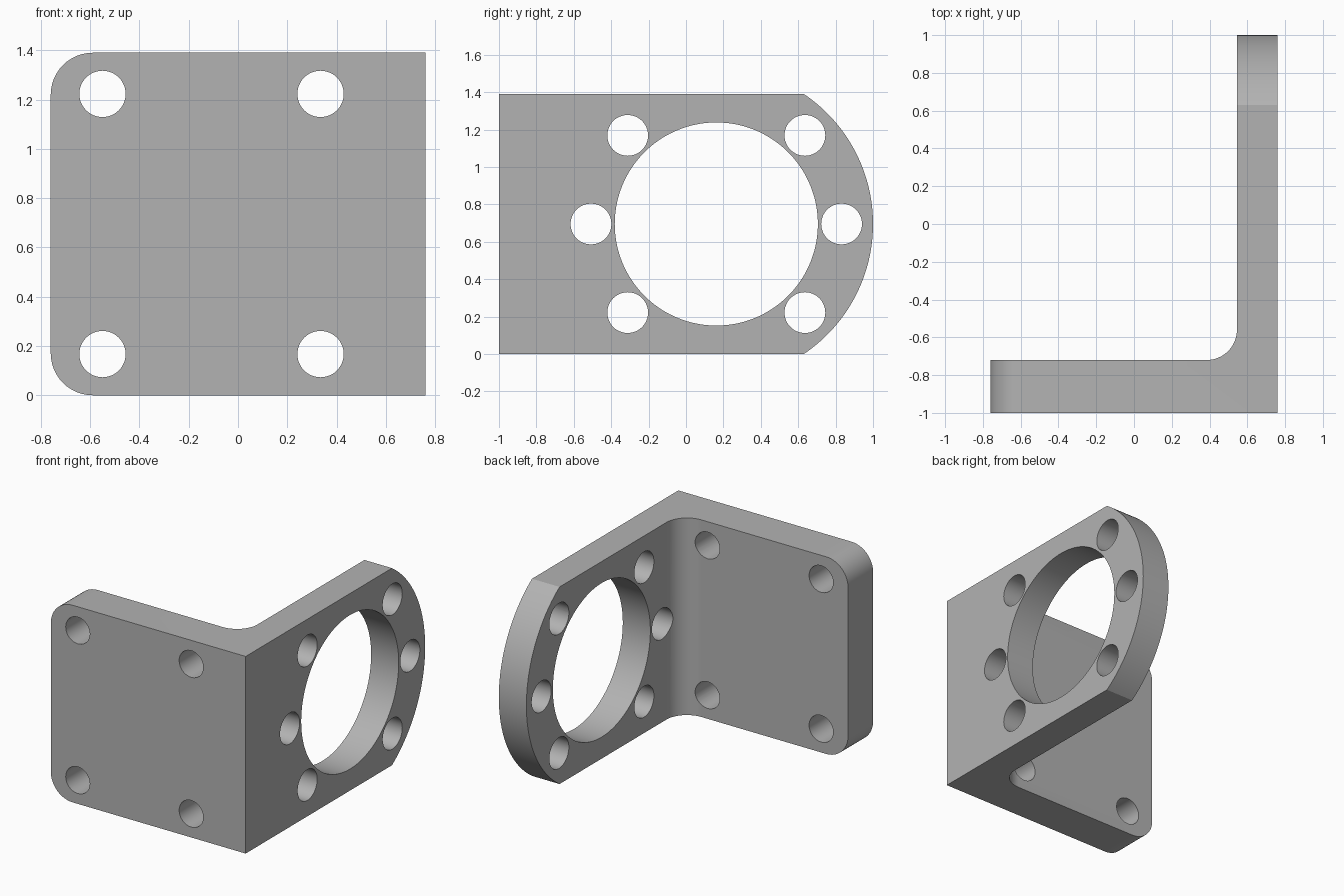
import bpy, bmesh
from math import sin, cos, pi, radians
from mathutils import Matrix, Vector

if "Cube" in bpy.data.objects:
    bpy.data.objects.remove(bpy.data.objects["Cube"], do_unlink=True)

HALF_W, HEIGHT = 0.76, 1.39
MID_Z = HEIGHT / 2
FOOT_BACK, FLANGE_IN = -0.72, 0.545      # inner faces of the two plates
FILLET, CORNER = 0.16, 0.17
RING_Y, RING_R = 0.162, 0.838            # centre and radius of the rounded end

steel = bpy.data.materials.new("plain grey")
steel.use_nodes = True
grey = (0.45, 0.45, 0.45, 1)
steel.diffuse_color = grey
steel.node_tree.nodes["Principled BSDF"].inputs["Base Color"].default_value = grey


def arc(cx, cy, r, start, end, steps):
    """Points on an arc, angles in degrees."""
    angles = [radians(start + (end - start) * i / steps) for i in range(steps + 1)]
    return [(cx + r * cos(a), cy + r * sin(a)) for a in angles]


def prism(name, points, place, depth):
    """Extrude a 2D outline; place maps each outline point into space."""
    bm = bmesh.new()
    face = bm.faces.new([bm.verts.new(place(*p)) for p in points])
    top = bmesh.ops.extrude_face_region(bm, geom=[face])
    moved = [v for v in top["geom"] if isinstance(v, bmesh.types.BMVert)]
    bmesh.ops.translate(bm, verts=moved, vec=depth)
    bmesh.ops.recalc_face_normals(bm, faces=bm.faces)
    mesh = bpy.data.meshes.new(name)
    bm.to_mesh(mesh)
    bm.free()
    mesh.materials.append(steel)
    obj = bpy.data.objects.new(name, mesh)
    bpy.context.collection.objects.link(obj)
    return obj


def along_x(y, z):
    return Vector((0.4, y, z))


def along_y(x, z):
    return Vector((x, -1.2, z))


def cut(name, points, place, depth, operation="DIFFERENCE"):
    """Cut the bracket with a prism, then drop the prism."""
    cutter = prism(name, points, place, depth)
    cutter.hide_render = True
    mod = bracket.modifiers.new(name, "BOOLEAN")
    mod.object, mod.operation, mod.solver = cutter, operation, "EXACT"
    bpy.ops.object.modifier_apply(modifier=name)
    bpy.data.objects.remove(cutter, do_unlink=True)


# L-shaped body with an inner fillet
outline = [(-HALF_W, -1), (HALF_W, -1), (HALF_W, 1), (FLANGE_IN, 1)]
outline += arc(FLANGE_IN - FILLET, FOOT_BACK + FILLET, FILLET, 0, -90, 16)
outline += [(-HALF_W, FOOT_BACK)]
bracket = prism("angle_bracket", outline, lambda x, y: Vector((x, y, 0)), (0, 0, HEIGHT))
bpy.context.view_layer.objects.active = bracket
bracket.select_set(True)

# Rounded free corners of the mounting plate
bm = bmesh.new()
bm.from_mesh(bracket.data)
corners = [e for e in bm.edges
           if all(v.co.x < -HALF_W + 0.01 for v in e.verts)
           and abs(e.verts[0].co.y - e.verts[1].co.y) > 0.1]
bmesh.ops.bevel(bm, geom=corners, offset=CORNER, segments=12, profile=0.5, affect="EDGES")
bm.to_mesh(bracket.data)
bm.free()

# Rounded end of the ring flange: remove everything beyond the arc
end = arc(RING_Y, MID_Z, RING_R, -62, 62, 64)
end += [(1.3, end[-1][1]), (1.3, end[0][1])]
cut("round_end", end, along_x, (0.6, 0, 0))

# Large bore and its ring of six bolt holes
cut("bore", arc(RING_Y, MID_Z, 0.543, 0, 357.5, 143), along_x, (0.6, 0, 0))
for angle in (0, 45, 135, 180, 225, 315):
    y, z = arc(RING_Y, MID_Z, 0.67, angle, angle, 1)[0]
    cut("bolt_hole", arc(y, z, 0.109, 0, 352.5, 47), along_x, (0.6, 0, 0))

# Four holes in the mounting plate
for x in (-0.55, 0.335):
    for z in (0.167, 1.223):
        cut("mount_hole", arc(x, z, 0.094, 0, 352.5, 47), along_y, (0, 0.8, 0))

bpy.ops.object.shade_smooth_by_angle(angle=radians(30))
